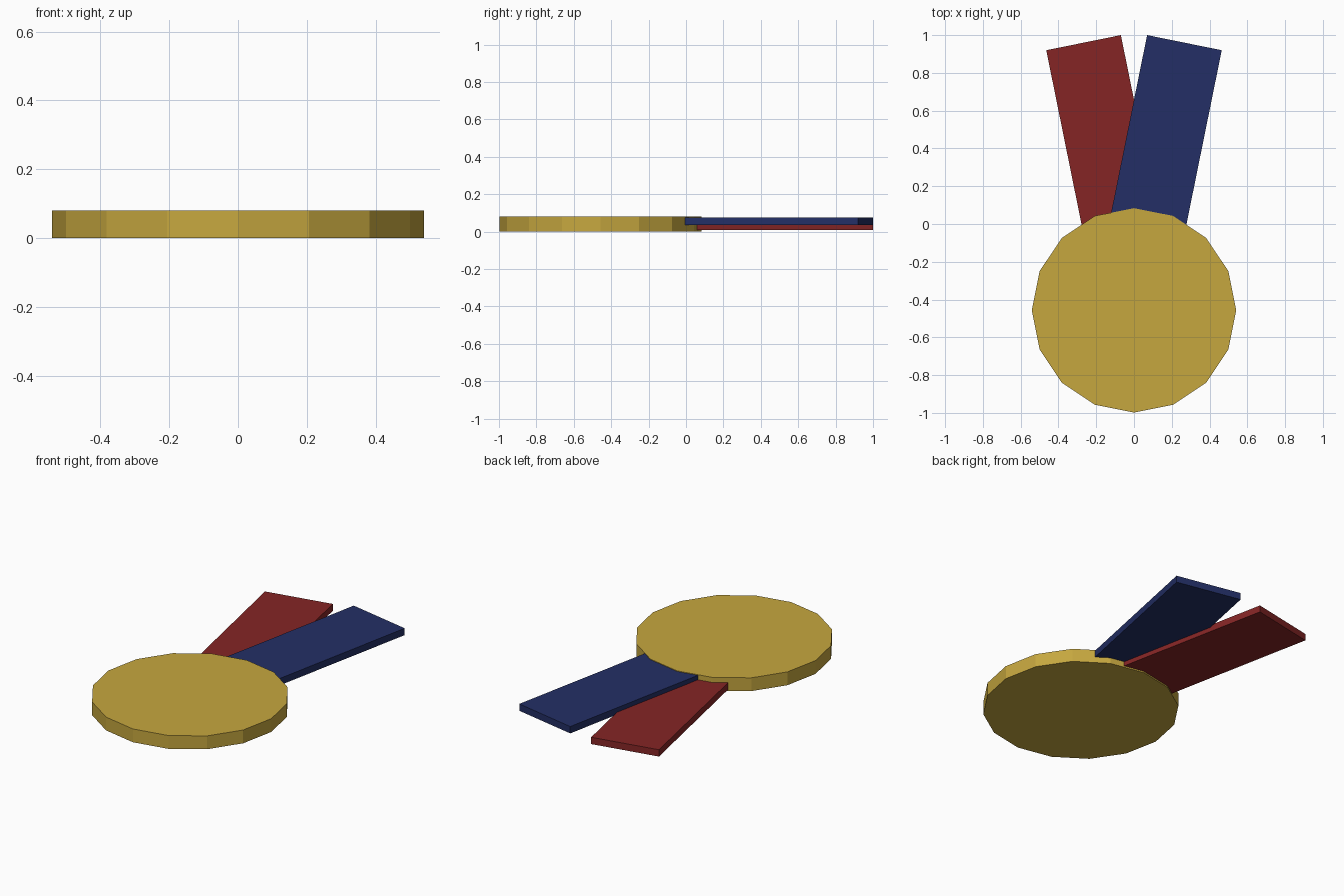
import bpy
import math

if "Cube" in bpy.data.objects:
    bpy.data.objects.remove(bpy.data.objects["Cube"])


def material(name, rgb):
    # Convert 0-255 sRGB to linear
    lin = [((c / 255 + 0.055) / 1.055) ** 2.4 for c in rgb]
    mat = bpy.data.materials.new(name)
    mat.diffuse_color = (*lin, 1)
    mat.use_nodes = True
    mat.node_tree.nodes["Principled BSDF"].inputs["Base Color"].default_value = mat.diffuse_color
    return mat


gold = material("gold", (198, 167, 63))
red = material("ribbon_red", (133, 37, 37))
blue = material("ribbon_blue", (35, 47, 102))

# Sixteen-sided medal disc, with corners on the x and y axes
bpy.ops.mesh.primitive_cylinder_add(vertices=16, radius=0.541, depth=0.08,
                                    location=(0, -0.457, 0.04))
disc = bpy.context.object
disc.name = "medal_disc"
disc.data.materials.append(gold)

# Two crossing ribbon strips with their lower ends inside the disc
TILT, WIDTH, LENGTH, THICK = 0.2, 0.403, 1.1, 0.041
TOP_X, TOP_Y = 0.267, 0.96


def ribbon(name, side, z, mat):
    x = side * (TOP_X - math.sin(TILT) * LENGTH / 2)
    y = TOP_Y - math.cos(TILT) * LENGTH / 2
    bpy.ops.mesh.primitive_cube_add(size=1, location=(x, y, z),
                                    rotation=(0, 0, -side * TILT))
    ob = bpy.context.object
    ob.name = name
    ob.scale = (WIDTH, LENGTH, THICK)
    bpy.ops.object.transform_apply(location=False, rotation=False, scale=True)
    ob.data.materials.append(mat)


ribbon("red_ribbon", -1, 0.029, red)
ribbon("blue_ribbon", 1, 0.056, blue)
